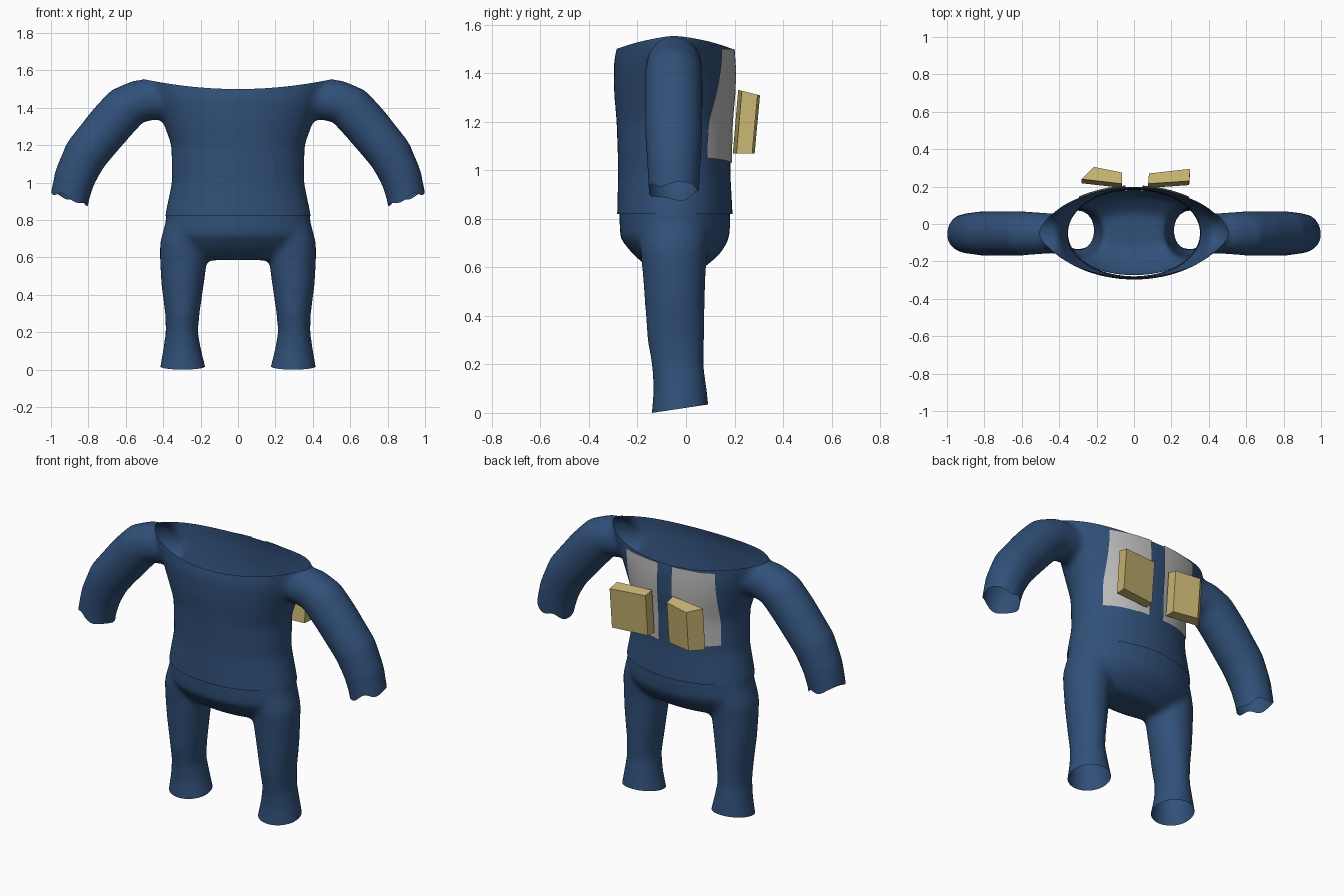
import bpy, bmesh, math
from mathutils import Vector
from mathutils.bvhtree import BVHTree

if "Cube" in bpy.data.objects:
    bpy.data.objects.remove(bpy.data.objects["Cube"])


def material(name, rgb):
    m = bpy.data.materials.new(name)
    m.diffuse_color = (*rgb, 1)
    m.use_nodes = True
    m.node_tree.nodes["Principled BSDF"].inputs["Base Color"].default_value = m.diffuse_color
    return m


BLUE = material("navy_cloth", (0.03, 0.08, 0.19))
GREY = material("grey_patch", (0.5, 0.5, 0.5))
TAN = material("tan_pouch", (0.58, 0.46, 0.17))


def make_object(name, bm, mat):
    me = bpy.data.meshes.new(name)
    bm.to_mesh(me)
    bm.free()
    me.materials.append(mat)
    ob = bpy.data.objects.new(name, me)
    bpy.context.collection.objects.link(ob)
    return ob


def loft(bm, rings, n=32):
    """Closed solid through elliptical rings given as (centre, u, v)."""
    loops = []
    for c, u, v in rings:
        loops.append([bm.verts.new(c + u * math.cos(2 * math.pi * i / n)
                                   + v * math.sin(2 * math.pi * i / n)) for i in range(n)])
    faces = [bm.faces.new(loops[0]), bm.faces.new(loops[-1])]
    for a, b in zip(loops, loops[1:]):
        for i in range(n):
            j = (i + 1) % n
            faces.append(bm.faces.new((a[i], a[j], b[j], b[i])))
    bmesh.ops.recalc_face_normals(bm, faces=faces)


def upright(rows):
    """Horizontal rings from rows of (z, x0, x1, y0, y1)."""
    return [(Vector(((x0 + x1) / 2, (y0 + y1) / 2, z)),
             Vector(((x1 - x0) / 2, 0, 0)), Vector((0, (y1 - y0) / 2, 0)))
            for z, x0, x1, y0, y1 in rows]


def fuse(name, bm, smooth):
    """Merge overlapping solids into one softened skin and return its bmesh."""
    ob = make_object(name, bm, BLUE)
    mod = ob.modifiers.new("fuse", 'REMESH')
    mod.mode = 'VOXEL'
    mod.voxel_size = 0.014
    dg = bpy.context.evaluated_depsgraph_get()
    me = bpy.data.meshes.new_from_object(ob.evaluated_get(dg))
    out = bmesh.new()
    out.from_mesh(me)
    bpy.data.objects.remove(ob)
    for _ in range(smooth):
        bmesh.ops.smooth_vert(out, verts=out.verts, factor=0.5,
                              use_axis_x=True, use_axis_y=True, use_axis_z=True)
    return out


def trim(bm, height, side):
    """Open the skin along a height field; side 1 removes above, -1 below."""
    for v in bm.verts:
        v.co.z -= height(v.co.x, v.co.y)
    bmesh.ops.bisect_plane(bm, geom=bm.verts[:] + bm.edges[:] + bm.faces[:], dist=1e-5,
                           plane_co=(0, 0, 0), plane_no=(0, 0, side), clear_outer=True)
    for v in bm.verts:
        v.co.z += height(v.co.x, v.co.y)


def shade(ob):
    for p in ob.data.polygons:
        p.use_smooth = True


# Shirt: torso with two bent sleeves
bm = bmesh.new()
torso = [(0.70, 0.40, -0.285, 0.195), (0.82, 0.393, -0.285, 0.193), (1.0, 0.355, -0.28, 0.183),
         (1.2, 0.358, -0.287, 0.188), (1.33, 0.405, -0.298, 0.2), (1.45, 0.455, -0.298, 0.2),
         (1.53, 0.485, -0.28, 0.188), (1.7, 0.485, -0.26, 0.18)]
loft(bm, upright([(z, -h, h, a, b) for z, h, a, b in torso]))
sleeve = [(0.34, 1.45, 0.10), (0.53, 1.437, 0.115), (0.60, 1.40, 0.124), (0.68, 1.315, 0.124),
          (0.815, 1.15, 0.12), (0.872, 1.03, 0.112), (0.9, 0.92, 0.105), (0.915, 0.78, 0.105)]
for s in (1, -1):
    rings = []
    for i, (x, z, r) in enumerate(sleeve):
        p, q = sleeve[max(i - 1, 0)], sleeve[min(i + 1, len(sleeve) - 1)]
        t = Vector((q[0] - p[0], 0, q[1] - p[1])).normalized()
        rings.append((Vector((s * x, -0.05, z)), Vector((-s * t.z, 0, t.x)) * r,
                      Vector((0, min(r, 0.12), 0))))
    loft(bm, rings)
shirt = fuse("shirt_solid", bm, 12)


def lower_hem(x, y):
    if abs(x) < 0.6:
        return 0.82
    return 0.885 + 0.33 * (abs(x) - 0.8) + 0.013 * math.sin(abs(x) * 45 + y * 20)


trim(shirt, lambda x, y: 1.5 + 0.05 * (x / 0.49) ** 2, 1)
trim(shirt, lower_hem, -1)
tree = BVHTree.FromBMesh(shirt)
shade(make_object("shirt", shirt, BLUE))

# Trousers: rounded seat with two flared legs
bm = bmesh.new()
seat = [(0.92, 0.38, -0.272, 0.182), (0.80, 0.388, -0.275, 0.183), (0.72, 0.395, -0.272, 0.18),
        (0.66, 0.36, -0.225, 0.145), (0.61, 0.30, -0.17, 0.09), (0.585, 0.24, -0.13, 0.05)]
loft(bm, upright([(z, -h, h, a, b) for z, h, a, b in seat]))
leg = [(0.78, 0.17, 0.39, -0.18, 0.09), (0.68, 0.16, 0.418, -0.19, 0.09),
       (0.58, 0.165, 0.418, -0.18, 0.082), (0.45, 0.183, 0.41, -0.17, 0.078),
       (0.30, 0.205, 0.39, -0.16, 0.076), (0.20, 0.214, 0.387, -0.142, 0.073),
       (0.10, 0.195, 0.402, -0.135, 0.086), (0.0, 0.17, 0.42, -0.142, 0.097),
       (-0.1, 0.16, 0.43, -0.145, 0.1)]
for s in (1, -1):
    loft(bm, upright([(z, s * a, s * b, c, d) for z, a, b, c, d in leg]))
trousers = fuse("trousers_solid", bm, 8)
trim(trousers, lambda x, y: 0.835, 1)
trim(trousers, lambda x, y: 0.15 * (y + 0.14), -1)
shade(make_object("trousers", trousers, BLUE))

# Thin back patches that follow the shirt
for s, side in ((1, "right"), (-1, "left")):
    bm = bmesh.new()
    nx, nz = 8, 14
    grid = []
    for k in range(nz + 1):
        row = []
        for i in range(nx + 1):
            x = s * (0.045 + 0.25 * i / nx)
            z = 1.03 + 0.47 * k / nz + (0.02 * i / nx if k == 0 else 0)
            hit = tree.ray_cast(Vector((x, 1, min(z, 1.485))), Vector((0, -1, 0)))[0]
            row.append(bm.verts.new((x, (hit.y if hit else 0.17) + 0.008, z)))
        grid.append(row)
    for k in range(nz):
        for i in range(nx):
            q = [grid[k][i], grid[k][i + 1], grid[k + 1][i + 1], grid[k + 1][i]]
            bm.faces.new(q[::-1] if s > 0 else q)
    shade(make_object(side + "_back_patch", bm, GREY))

# Slanted box pouches on the back
footprints = {"right": [(0.075, 0.205), (0.295, 0.22), (0.3, 0.285), (0.08, 0.26)],
              "left": [(-0.065, 0.205), (-0.065, 0.265), (-0.215, 0.295), (-0.28, 0.23)]}
for side, pts in footprints.items():
    bm = bmesh.new()
    low = [bm.verts.new((x, y - 0.012, 1.07)) for x, y in pts]
    top = [bm.verts.new((x, y + 0.01, 1.33 - 0.25 * (y - 0.21))) for x, y in pts]
    bm.faces.new(low[::-1])
    bm.faces.new(top)
    for i in range(4):
        j = (i + 1) % 4
        bm.faces.new((low[i], low[j], top[j], top[i]))
    bmesh.ops.recalc_face_normals(bm, faces=bm.faces)
    make_object(side + "_pouch", bm, TAN)
